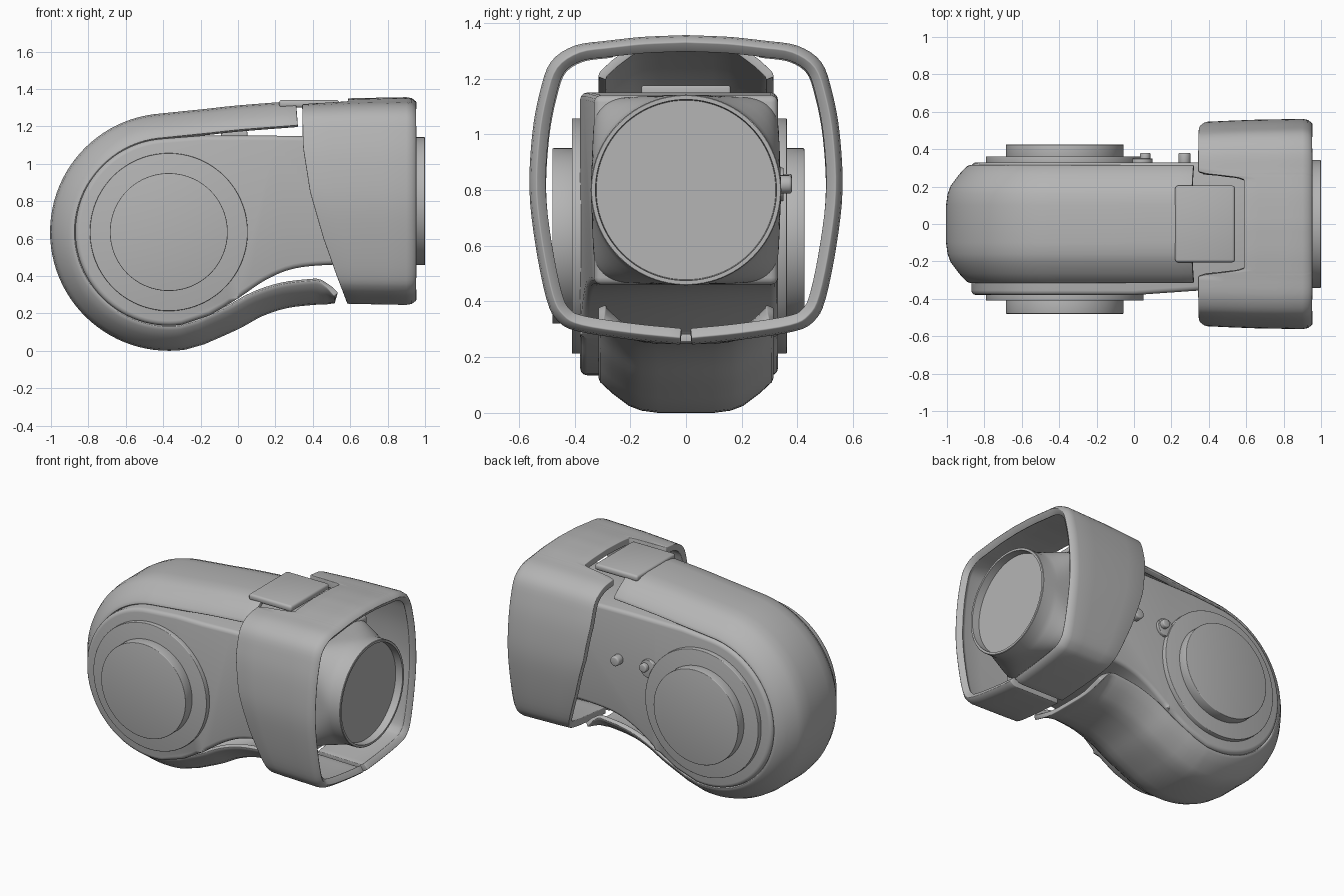
import bpy, bmesh
from math import sin, cos, pi, radians, copysign
from mathutils import Vector, Matrix

cube = bpy.data.objects.get("Cube")
if cube:
    bpy.data.objects.remove(cube)

grey = bpy.data.materials.new("plain grey")
grey.use_nodes = True
colour = (0.46, 0.46, 0.46, 1)
grey.diffuse_color = colour
grey.node_tree.nodes["Principled BSDF"].inputs["Base Color"].default_value = colour

DRUM = Vector((-0.37, 0, 0.635))


def finish(name, bm, thickness=0, bevel=0):
    """Turn a bmesh into a shaded object, with optional wall and rounded edges."""
    mesh = bpy.data.meshes.new(name)
    bm.to_mesh(mesh)
    bm.free()
    obj = bpy.data.objects.new(name, mesh)
    bpy.context.collection.objects.link(obj)
    mesh.materials.append(grey)
    if thickness:
        wall = obj.modifiers.new("wall", "SOLIDIFY")
        wall.thickness = thickness
        wall.offset = -1
        wall.use_even_offset = True
    if bevel:
        edge = obj.modifiers.new("rounding", "BEVEL")
        edge.width = bevel
        edge.segments = 3
        edge.limit_method = "ANGLE"
        edge.angle_limit = radians(50)
    bpy.ops.object.select_all(action="DESELECT")
    obj.select_set(True)
    bpy.context.view_layer.objects.active = obj
    bpy.ops.object.convert(target="MESH")
    bpy.ops.object.shade_smooth_by_angle(angle=radians(35))
    return obj


def spline(points, steps=4):
    """Smooth curve through 2D points."""
    p = [Vector(q) for q in points]
    p = [2 * p[0] - p[1]] + p + [2 * p[-1] - p[-2]]
    out = []
    for a, b, c, d in zip(p, p[1:], p[2:], p[3:]):
        for i in range(steps):
            t = i / steps
            out.append(0.5 * (2 * b + (c - a) * t + (2 * a - 5 * b + 4 * c - d) * t * t
                              + (3 * b - a - 3 * c + d) * t ** 3))
    return out + [p[-2]]


def lerp_table(table, v):
    """Linear lookup in a rising table of pairs."""
    for (a, fa), (b, fb) in zip(table, table[1:]):
        if v <= b:
            return fa + (fb - fa) * max(0, (v - a) / (b - a))
    return table[-1][1]


def skin(rows, closed=False):
    """Join rows of points into a surface facing outward."""
    bm = bmesh.new()
    grid = [[bm.verts.new(p) for p in row] for row in rows]
    n = len(rows[0])
    for a, b in zip(grid, grid[1:]):
        for i in range(n if closed else n - 1):
            j = (i + 1) % n
            bm.faces.new((a[i], a[j], b[j], b[i]))
    if closed:
        bm.faces.new(grid[0])
        bm.faces.new(grid[-1])
        bmesh.ops.recalc_face_normals(bm, faces=bm.faces)
        return bm
    bm.normal_update()
    mid = sum((v.co for v in bm.verts), Vector()) / len(bm.verts)
    if sum(f.normal.dot(f.calc_center_median() - mid) * f.calc_area() for f in bm.faces) < 0:
        bmesh.ops.reverse_faces(bm, faces=bm.faces)
    return bm


def disc(name, x, z, radius, y0, y1, bevel=0.004):
    bm = bmesh.new()
    place = Matrix.Translation((x, (y0 + y1) / 2, z)) @ Matrix.Rotation(pi / 2, 4, "X")
    bmesh.ops.create_cone(bm, cap_ends=True, segments=96 if radius > 0.1 else 24,
                          radius1=radius, radius2=radius, depth=abs(y1 - y0), matrix=place)
    return finish(name, bm, bevel=bevel)


def box(name, low, high, bevel):
    low, high = Vector(low), Vector(high)
    bm = bmesh.new()
    bmesh.ops.create_cube(bm, size=1, matrix=Matrix.Translation((low + high) / 2)
                          @ Matrix.Diagonal((*(high - low), 1)))
    return finish(name, bm, bevel=bevel)


def arc(radius, start, end, count):
    angles = [radians(start + (end - start) * i / count) for i in range(count + 1)]
    return [Vector((DRUM.x + radius * cos(a), DRUM.z + radius * sin(a))) for a in angles]


# Main body: round drum running into a neck
outline = arc(0.5, 95, 278, 48)
outline += spline([(-0.15, 0.19), (0, 0.28), (0.15, 0.38), (0.3, 0.44), (0.5, 0.46), (0.74, 0.46)])
outline += [Vector((0.74, 1.14)), Vector((0.2, 1.15)), Vector((-0.2, 1.15))]
body = skin([[(p.x, y, p.y) for p in outline] for y in (-0.38, 0.33)], closed=True)
bmesh.ops.bisect_plane(body, geom=body.verts[:] + body.edges[:] + body.faces[:],
                       plane_co=(0, 0, 0), plane_no=(1, 0, 0))
for v in body.verts:
    if v.co.y < 0 and v.co.x > 0:
        v.co.y += 0.07 * v.co.x
finish("body", body, bevel=0.05)

# Nose: squared section easing into a round lens rim with a recessed face
rows = []
for x, half, power in ((0.6, 0.335, 7), (0.72, 0.335, 7), (0.77, 0.338, 4.5), (0.83, 0.34, 3),
                       (0.89, 0.342, 2.2), (0.92, 0.342, 2), (0.997, 0.342, 2), (1, 0.339, 2),
                       (1, 0.325, 2), (0.95, 0.322, 2)):
    row = []
    for i in range(96):
        c, s = cos(i * pi / 48), sin(i * pi / 48)
        row.append((x, half * copysign(abs(c) ** (2 / power), c),
                    0.8 + half * copysign(abs(s) ** (2 / power), s)))
    rows.append(row)
finish("nose", skin(rows, closed=True))

# Side discs, front and back
for side, face, step, end in (("front", -0.36, -0.41, -0.48), ("back", 0.31, 0.362, 0.425)):
    disc(side + "_wide_disc", DRUM.x, DRUM.z, 0.422, face, step)
    disc(side + "_small_disc", DRUM.x, DRUM.z, 0.315, step - 0.01 * copysign(1, step), end)

# Back tab and screws
disc("back_tab", 0.04, 0.82, 0.06, 0.31, 0.35)
disc("tab_screw", 0.06, 0.83, 0.028, 0.33, 0.38, 0.008)
disc("neck_screw", 0.27, 0.82, 0.033, 0.32, 0.38, 0.01)
box("top_pad", (-0.09, -0.16, 1.12), (0.05, 0.16, 1.175), 0.008)

# Wrap-around cover: a channel section swept along the spine
spine = spline([(0.31, 1.336), (0, 1.312), (-0.2, 1.29)])[:-1]
spine += arc(0.635, 97, 278, 48)
spine += spline([(-0.18, 0.035), (0, 0.115), (0.13, 0.185), (0.26, 0.228), (0.4, 0.245),
                 (0.47, 0.248), (0.52, 0.255)])
half = [(0, 0), (0, 0.1), (0.008, 0.16), (0.025, 0.205), (0.07, 0.265), (0.11, 0.308), (0.13, 0.316)]
section = [(d, -y) for d, y in half[:0:-1]] + half
rows = []
for i, p in enumerate(spine):
    t = (spine[min(i + 1, len(spine) - 1)] - spine[max(i - 1, 0)]).normalized()
    inward = Vector((-t.y, t.x))
    lower = p.y < 0.5 and p.x > 0.4
    fade = lerp_table([(0.43, 1), (0.49, 0.7), (0.52, 0.3)], p.x) if lower else 1
    rows.append([(p.x + inward.x * d * fade, y, p.y + inward.y * d * fade) for d, y in section])
finish("cover", skin(rows), thickness=0.03, bevel=0.009)
box("cover_tongue", (0.22, -0.205, 1.3), (0.54, 0.205, 1.342), 0.015)

# Shroud: split collar around the nose, with a notch for the tongue
right = spline([(0.02, 0.245), (0.2, 0.263), (0.39, 0.293), (0.46, 0.33), (0.5, 0.405), (0.54, 0.6),
                (0.562, 0.8), (0.552, 1), (0.525, 1.15), (0.485, 1.26), (0.4, 1.318), (0.29, 1.335),
                (0.265, 1.338), (0.24, 1.341), (0.15, 1.35), (0, 1.356)])
loop = right + [Vector((-p.x, p.y)) for p in right[-2::-1]]
lean = [(0.24, 0.585), (0.4, 0.525), (0.6, 0.455), (0.85, 0.385), (1.1, 0.347), (1.33, 0.343)]
swell = [(0.34, 0.968), (0.6, 0.99), (0.9, 1), (0.93, 0.99), (0.955, 0.955)]
rows = []
for p in loop:
    start = lerp_table(lean, p.y)
    if p.y > 1:
        k = min(1, max(0, (0.29 - abs(p.x)) / 0.05))
        start += 0.245 * k * k * (3 - 2 * k)
    row = []
    for x in [start + (0.9 - start) * u / 4 for u in range(5)] + [0.93, 0.955]:
        s = lerp_table(swell, x)
        row.append((x, p.x * s if abs(p.x) > 0.03 else p.x, 0.8 + (p.y - 0.8) * s))
    rows.append(row)
finish("shroud", skin(rows), thickness=0.045, bevel=0.014)
